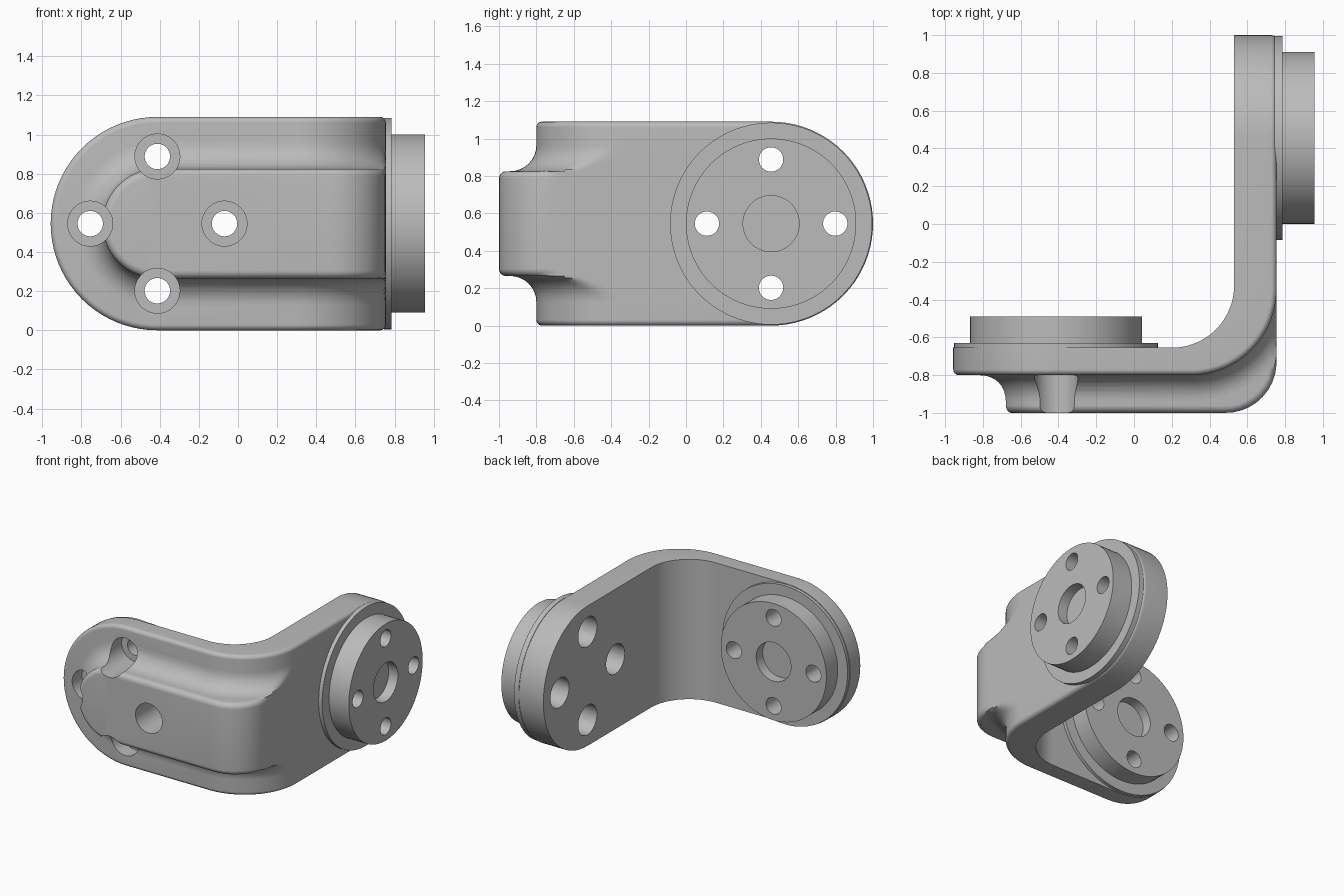
import bpy, bmesh
from math import pi, sin, cos, sqrt, hypot
from mathutils import Vector

cube = bpy.data.objects.get("Cube")
if cube:
    bpy.data.objects.remove(cube)

grey = bpy.data.materials.new("machined grey")
grey.use_nodes = True
grey.diffuse_color = (0.5, 0.5, 0.5, 1)
grey.node_tree.nodes["Principled BSDF"].inputs["Base Color"].default_value = (0.5, 0.5, 0.5, 1)

MID = 0.545            # height of the centre line, also the end radius
FX, AY = -0.412, 0.455  # end centres of the front plate (x) and side arm (y)
BX, BY, BR = 0.3, -0.345, 0.455     # outer bend
IX, IY, IR = 0.2, -0.325, 0.33      # inner bend
RIB, FIL, EDGE, RIM = 0.2, 0.14, 0.04, 0.03
BEND, CAP = 24, 40


def make_object(name, bm):
    bmesh.ops.remove_doubles(bm, verts=bm.verts, dist=0.0001)
    bmesh.ops.recalc_face_normals(bm, faces=bm.faces)
    mesh = bpy.data.meshes.new(name)
    bm.to_mesh(mesh)
    bm.free()
    mesh.materials.append(grey)
    ob = bpy.data.objects.new(name, mesh)
    bpy.context.collection.objects.link(ob)
    return ob


def skin(bm, rings):
    """Join closed rings of points with quads."""
    rows = [[bm.verts.new(p) for p in ring] for ring in rings]
    for a, b in zip(rows, rows[1:]):
        n = len(a)
        for i in range(n):
            j = (i + 1) % n
            bm.faces.new((a[i], a[j], b[j], b[i]))


def rib_reach(dx, dy):
    """Distance from the outer bend centre to the rounded corner of the rib."""
    r = 0.27
    cx, cy = BR - r, -(BR + RIB - r)
    k = dx * cx + dy * cy
    disc = k * k - (cx * cx + cy * cy - r * r)
    if disc > 0:
        t = k + sqrt(disc)
        if t * dx >= cx and t * dy <= cy:
            return t
    return min(BR / max(dx, 1e-6), (BR + RIB) / max(-dy, 1e-6))


def reach(d, dx, dy):
    """Outer radius on the bend for a cross-section height d."""
    top = rib_reach(dx, dy)
    low = min(BR + d, top)
    if d > FIL:
        low = max(min(BR + FIL, top), top - (RIB - d))
    return low


def contour(w, d, inner=False):
    """One closed line at distance w from the centre line, wrapped round the bend."""
    fy = IY - IR if inner else BY - BR - d
    ax = IX + IR if inner else BX + BR + min(d, 0)
    side = [(FX, fy)]
    for i in range(BEND + 1):
        a = -pi / 2 * (1 - i / BEND)
        dx, dy = cos(a), sin(a)
        if inner:
            side.append((IX + IR * dx, IY + IR * dy))
        else:
            r = reach(d, dx, dy)
            side.append((BX + r * dx, BY + r * dy))
    side.append((ax, AY))
    ring = [(x, y, MID + w) for x, y in side]
    angles = [pi * i / CAP for i in range(1, CAP)]
    ring += [(ax, AY + w * sin(a), MID + w * cos(a)) for a in angles]
    ring += [(x, y, MID - w) for x, y in reversed(side)]
    ring += [(FX - w * sin(a), fy, MID - w * cos(a)) for a in angles]
    return ring


# Cross-section from rib crest to outer rim: (distance from centre line, height)
quarter = [i / 8 * pi / 2 for i in range(9)]
WALL = 0.28
section = [(0, RIB)]
section += [(WALL - EDGE + EDGE * sin(a), RIB - EDGE + EDGE * cos(a)) for a in quarter]
section += [(WALL + FIL - FIL * cos(a), FIL - FIL * sin(a)) for a in quarter]
section += [(MID - RIM + RIM * sin(a), -RIM + RIM * cos(a)) for a in quarter]

bm = bmesh.new()
skin(bm, [contour(w, d) for w, d in section] + [contour(MID, 0, True), contour(0, 0, True)])
bracket = make_object("bent_bracket", bm)


def lathe(name, profile, centre, axis, n=96):
    """Turn a (radius, position) profile about a line along x or y."""
    bm = bmesh.new()
    rings = []
    for r, h in profile:
        ring = []
        for i in range(n):
            u, v = r * cos(2 * pi * i / n), r * sin(2 * pi * i / n)
            ring.append((centre + u, h, MID + v) if axis == "y" else (h, centre + u, MID + v))
        rings.append(ring)
    skin(bm, rings)
    return make_object(name, bm)


def hub(name, centre, axis, base, step, top, flange=0.54):
    """Stepped mounting disc with a shallow central recess."""
    sign = 1 if top > base else -1
    floor = top - 0.08 * sign
    return lathe(name, [(0, base), (flange, base), (flange, step), (0.455, step),
                        (0.455, top), (0.15, top), (0.15, floor), (0, floor)], centre, axis)


front_hub = hub("front_hub", FX, "y", -0.665, -0.63, -0.49)
side_hub = hub("side_hub", AY, "x", 0.745, 0.785, 0.955)


def drill(centre, axis, wide, narrow):
    """Four counterbored screw holes on a circle, as cutters."""
    cutters = []
    for k in range(4):
        off = Vector((0.343 * cos(k * pi / 2), 0, 0.343 * sin(k * pi / 2)))
        profile = [(0, wide[0]), (0.115, wide[0]), (0.115, wide[1]),
                   (0.065, wide[1]), (0.065, narrow), (0, narrow)]
        c = lathe("hole_cutter", profile, centre, axis, 40)
        c.location = off if axis == "y" else Vector((0, off.x, off.z))
        c.hide_render = True
        cutters.append(c)
    return cutters


def cut(ob, cutters):
    bpy.context.view_layer.objects.active = ob
    for c in cutters:
        m = ob.modifiers.new("hole", "BOOLEAN")
        m.operation, m.solver, m.object = "DIFFERENCE", "EXACT", c
        bpy.ops.object.modifier_apply(modifier=m.name)


front_cutters = drill(FX, "y", (-1.1, -0.68), -0.4)
side_cutters = drill(AY, "x", (0.45, 0.73), 1.05)
cut(bracket, front_cutters + side_cutters)
cut(front_hub, front_cutters)
cut(side_hub, side_cutters)
for c in front_cutters + side_cutters:
    bpy.data.objects.remove(c)

# Smooth rounded surfaces, crisp machined edges
for ob in (bracket, front_hub, side_hub):
    bpy.ops.object.select_all(action="DESELECT")
    ob.select_set(True)
    bpy.context.view_layer.objects.active = ob
    bpy.ops.object.shade_smooth_by_angle(angle=pi / 6)
